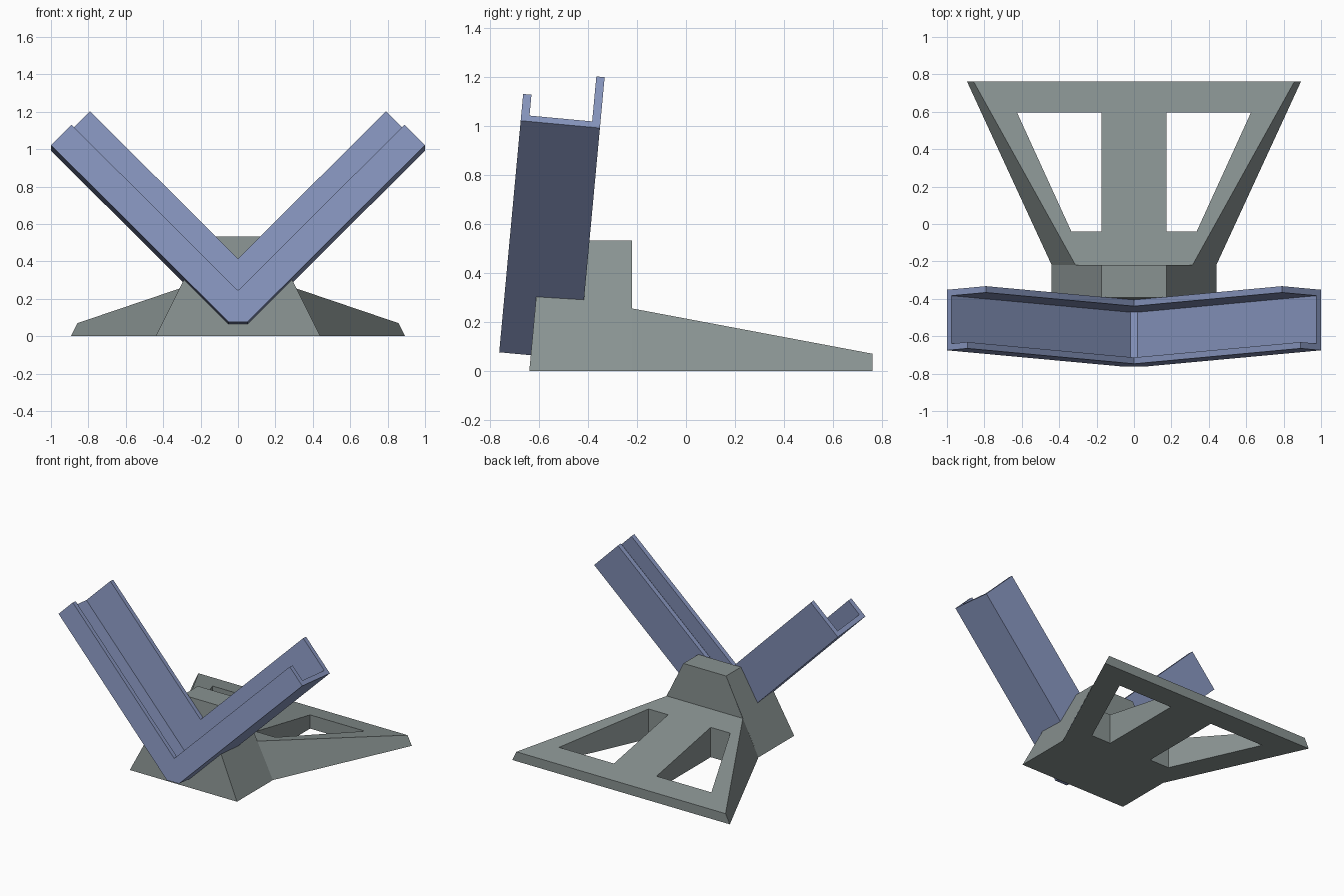
import bpy, bmesh, math
from mathutils import Vector

if "Cube" in bpy.data.objects:
    bpy.data.objects.remove(bpy.data.objects["Cube"])

TILT = math.radians(5.3)
UP = Vector((0, math.sin(TILT), math.cos(TILT)))
BACK = Vector((0, math.cos(TILT), -math.sin(TILT)))
ORIGIN = Vector((0, -0.763, 0.076))   # front bottom of the tray
DEPTH = 0.325


def material(name, rgb):
    m = bpy.data.materials.new(name)
    m.diffuse_color = (*rgb, 1)
    m.use_nodes = True
    m.node_tree.nodes["Principled BSDF"].inputs["Base Color"].default_value = m.diffuse_color
    return m


def make(name, verts, faces, mat=None):
    bm = bmesh.new()
    vs = [bm.verts.new(v) for v in verts]
    for f in faces:
        bm.faces.new([vs[i] for i in f])
    bmesh.ops.remove_doubles(bm, verts=bm.verts, dist=1e-4)
    bmesh.ops.recalc_face_normals(bm, faces=bm.faces)
    me = bpy.data.meshes.new(name)
    bm.to_mesh(me)
    bm.free()
    ob = bpy.data.objects.new(name, me)
    bpy.context.collection.objects.link(ob)
    if mat:
        me.materials.append(mat)
    return ob


def prism(name, loop_a, loop_b):
    n = len(loop_a)
    sides = [(i, (i + 1) % n, (i + 1) % n + n, i + n) for i in range(n)]
    return make(name, loop_a + loop_b, [tuple(range(n)), tuple(range(n, 2 * n))] + sides)


def cut(ob, cutter):
    mod = ob.modifiers.new("cut", 'BOOLEAN')
    mod.operation, mod.solver, mod.object = 'DIFFERENCE', 'EXACT', cutter
    bpy.context.view_layer.objects.active = ob
    bpy.ops.object.modifier_apply(modifier=mod.name)
    bpy.data.objects.remove(cutter)


def tilted(x, v, w):
    return Vector((x, 0, 0)) + ORIGIN + BACK * v + UP * w


grey = material("warm grey", (0.25, 0.29, 0.285))
blue = material("dusty blue", (0.25, 0.31, 0.53))

# V-shaped tray: channel section (depth, height) swept along both arms
T, FRONT_H, BACK_H = 0.034, 0.155, 0.295
section = [(0, 0), (0, FRONT_H), (T, FRONT_H), (T, T),
           (DEPTH - T, T), (DEPTH - T, BACK_H), (DEPTH, BACK_H), (DEPTH, 0)]
R2 = math.sqrt(2)


def station(side, tip):
    pts = []
    for v, h in section:
        if tip:
            x, w = 1 - h / R2, 0.95 + h / R2
        else:
            x = max(0, 0.05 - h * 0.94)
            w = x - 0.05 + h * R2
        pts.append(tilted(side * x, v, w))
    return pts


rings = [station(-1, True), station(-1, False), station(1, False), station(1, True)]
bm = bmesh.new()
vr = [[bm.verts.new(p) for p in r] for r in rings]
for a, b in zip(vr, vr[1:]):
    for i in range(8):
        j = (i + 1) % 8
        quad = [a[i], a[j], b[j], b[i]]
        # wall tops meet in a point, so the middle strip closes to triangles
        keep = []
        for q in quad:
            if all((q.co - k.co).length > 1e-5 for k in keep):
                keep.append(q)
        if len(keep) > 2:
            bm.faces.new(keep)
# end caps made of three quads each
for r in (vr[0], vr[-1]):
    bm.faces.new(r)
bmesh.ops.remove_doubles(bm, verts=bm.verts, dist=1e-5)
bmesh.ops.recalc_face_normals(bm, faces=bm.faces)
me = bpy.data.meshes.new("v_tray")
bm.to_mesh(me)
bm.free()
me.materials.append(blue)
bpy.context.collection.objects.link(bpy.data.objects.new("v_tray", me))

# Base: upright block with sloped sides and a wedge foot flaring backwards
YF, YM, YB, H, ZM, ZB = -0.64, -0.22, 0.762, 0.533, 0.255, 0.07
half = [(0.44, YF, 0), (0.175, YF + H * math.tan(TILT), H),
        (0.44, YM, 0), (0.3125, YM, ZM), (0.175, YM, H),
        (0.893, YB, 0), (0.858, YB, ZB)]
verts = half + [(-x, y, z) for x, y, z in half]
side = [(0, 2, 3, 4, 1), (2, 5, 6, 3)]
faces = side + [tuple(i + 7 for i in f) for f in side]
faces += [(a, b, b + 7, a + 7) for a, b in
          [(0, 1), (1, 4), (4, 3), (3, 6), (6, 5), (5, 2), (2, 0)]]
base = make("base", verts, faces, grey)

# Notch that seats the tray
vee = [(-1.2, 1.15), (-0.05, 0), (0.05, 0), (1.2, 1.15)]
cut(base, prism("notch_cutter", [tilted(x, -0.3, w) for x, w in vee],
                [tilted(x, DEPTH, w) for x, w in vee]))

# Two openings through the foot
for s in (-1, 1):
    hole = [(0.175, -0.04), (0.335, -0.04), (0.625, 0.595), (0.175, 0.595)]
    cut(base, prism("hole_cutter", [Vector((s * x, y, -0.2)) for x, y in hole],
                    [Vector((s * x, y, 0.6)) for x, y in hole]))
